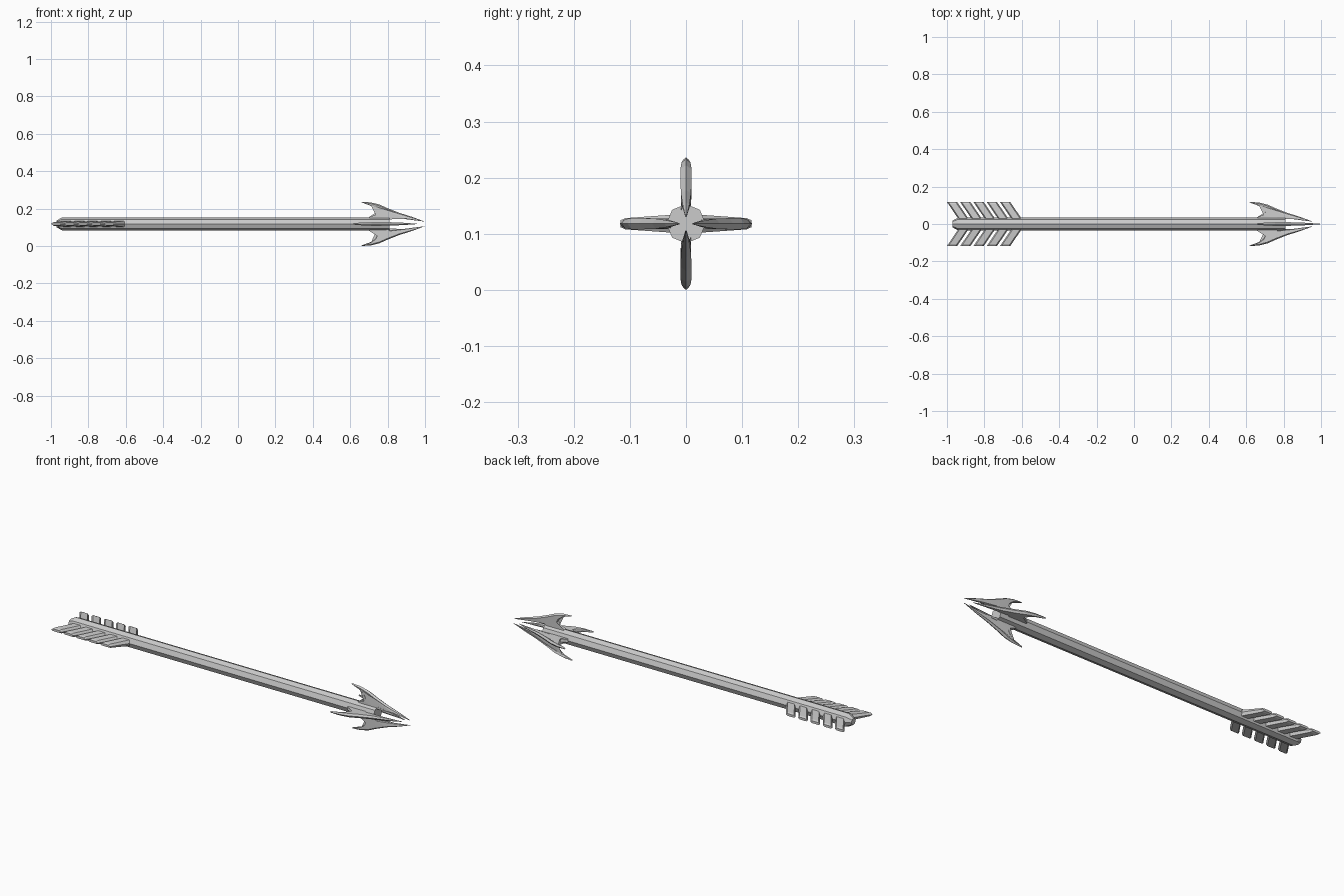
import bpy, bmesh
from math import cos, sin, pi
from mathutils import Matrix

if "Cube" in bpy.data.objects:
    bpy.data.objects.remove(bpy.data.objects["Cube"])

CZ = 0.118  # height of the arrow's axis


def make(name, bm, angle=0.0):
    """Turn a bmesh into an object, rotated about the arrow's axis."""
    bmesh.ops.triangulate(bm, faces=[f for f in bm.faces if len(f.verts) > 8])
    bmesh.ops.recalc_face_normals(bm, faces=bm.faces)
    bm.transform(Matrix.Translation((0, 0, CZ)) @ Matrix.Rotation(angle, 4, 'X'))
    me = bpy.data.meshes.new(name)
    bm.to_mesh(me)
    bm.free()
    ob = bpy.data.objects.new(name, me)
    bpy.context.collection.objects.link(ob)
    return ob


def loft(bm, rings):
    """Skin a list of closed rings and cap both ends."""
    vs = [[bm.verts.new(p) for p in r] for r in rings]
    n = len(vs[0])
    for a, b in zip(vs, vs[1:]):
        for i in range(n):
            j = (i + 1) % n
            bm.faces.new((a[i], a[j], b[j], b[i]))
    bm.faces.new(vs[0])
    bm.faces.new(vs[-1])


# Octagonal shaft with a chamfered tail
bm = bmesh.new()
loft(bm, [[(x, r * cos(i * pi / 4), r * sin(i * pi / 4)) for i in range(8)]
          for x, r in ((-0.97, 0.018), (-0.94, 0.035), (0.81, 0.035))])
make("shaft", bm)

# Barbed head blades: x, distance from axis, half thickness, edge bevel
BLADE = [(0.66, 0.118, 0.004, 0.003), (0.71, 0.115, 0.008, 0.006),
         (0.755, 0.104, 0.010, 0.007), (0.80, 0.084, 0.010, 0.007),
         (0.86, 0.060, 0.009, 0.006), (0.93, 0.038, 0.006, 0.004),
         (1.00, 0.012, 0.001, 0.0), (0.90, 0.025, 0.006, -0.003),
         (0.81, 0.036, 0.009, -0.002), (0.80, 0.024, 0.009, 0.0),
         (0.71, 0.024, 0.009, 0.0), (0.70, 0.036, 0.008, 0.0),
         (0.735, 0.046, 0.009, -0.003), (0.745, 0.062, 0.009, -0.003),
         (0.735, 0.080, 0.009, -0.003), (0.71, 0.099, 0.007, -0.002)]
for k, name in enumerate(("top", "left", "bottom", "right")):
    dx = -0.042 * (k % 2)  # side blades sit further back
    bm = bmesh.new()
    loft(bm, [[(x + dx, s * t, r - abs(s) * b) for x, r, t, b in BLADE]
              for s in (-1, 0, 1)])
    make("head_blade_" + name, bm, k * pi / 2)

# Slanted fletching vanes on both sides of the tail
for side, angle in (("left", pi / 2), ("right", -pi / 2)):
    bm = bmesh.new()
    for i in range(5):
        x = -1.0 + i * 0.071
        rings = []
        for r, t in ((0.025, 0.016), (0.108, 0.010), (0.117, 0.006)):
            x0 = x + (0.117 - r) * 0.68
            rings.append([(x0, 0, r), (x0 + 0.008, t, r), (x0 + 0.047, t, r),
                          (x0 + 0.055, 0, r), (x0 + 0.047, -t, r), (x0 + 0.008, -t, r)])
        loft(bm, rings)
    make("fletching_" + side, bm, angle)
